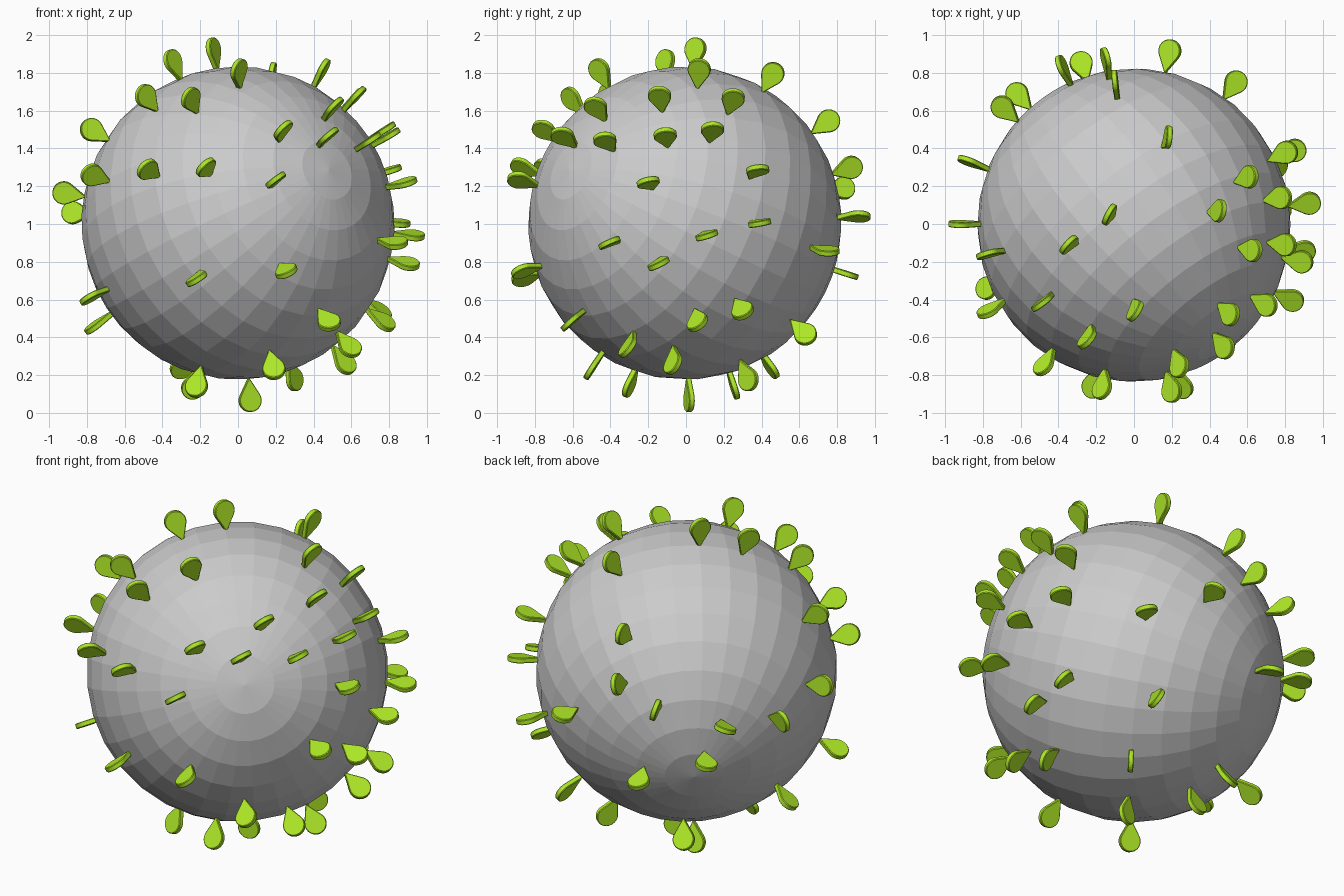
import bpy, bmesh
from math import sin, cos, acos, pi, sqrt
from mathutils import Vector, Matrix

if "Cube" in bpy.data.objects:
    bpy.data.objects.remove(bpy.data.objects["Cube"])

CENTER = Vector((0, -0.006, 1.005))
PIN_ORIGIN = Vector((0, 0, 1))
RADIUS = 0.83
TIP, HEAD, HEAD_R, THICK = 0.815, 0.937, 0.061, 0.03

# tilted frame of the globe: pole is its local z axis
pole = Vector((0.58, -0.74, 0.34)).normalized()
side = Vector((0.6, 0.66, 0.42))
side = (side - pole * side.dot(pole)).normalized()
base = Matrix((side, pole.cross(side), pole)).transposed()

green = bpy.data.materials.new("green")
green.diffuse_color = (0.42, 0.8, 0.02, 1)
green.use_nodes = True
green.node_tree.nodes["Principled BSDF"].inputs["Base Color"].default_value = green.diffuse_color


def add_object(name, mesh, matrix):
    obj = bpy.data.objects.new(name, mesh)
    bpy.context.collection.objects.link(obj)
    obj.matrix_world = matrix
    return obj


# globe: flat-shaded sphere
bm = bmesh.new()
bmesh.ops.create_uvsphere(bm, u_segments=32, v_segments=16, radius=RADIUS)
globe_mesh = bpy.data.meshes.new("globe")
bm.to_mesh(globe_mesh)
bm.free()
add_object("globe", globe_mesh, Matrix.Translation(CENTER) @ base.to_4x4())


# map pin: flat teardrop, point down, with softened edges
def pin_mesh():
    bm = bmesh.new()
    tangent = acos(HEAD_R / (HEAD - TIP))
    start, sweep, n = -pi / 2 + tangent, 2 * pi - 2 * tangent, 20
    outline = [(0, TIP)]
    for i in range(n + 1):
        a = start + sweep * i / n
        outline.append((HEAD_R * cos(a), HEAD + HEAD_R * sin(a)))
    face = bm.faces.new([bm.verts.new((x, -THICK / 2, z)) for x, z in outline])
    ext = bmesh.ops.extrude_face_region(bm, geom=[face])
    verts = [g for g in ext["geom"] if isinstance(g, bmesh.types.BMVert)]
    bmesh.ops.translate(bm, verts=verts, vec=(0, THICK, 0))
    bmesh.ops.recalc_face_normals(bm, faces=bm.faces)
    rims = [e for e in bm.edges if abs(e.verts[0].co.y - e.verts[1].co.y) < 1e-6]
    bmesh.ops.bevel(bm, geom=rims, offset=0.004, segments=1, affect='EDGES')
    mesh = bpy.data.meshes.new("map_pin")
    bm.to_mesh(mesh)
    bm.free()
    mesh.materials.append(green)
    return mesh


# pin head positions, as seen along each axis: (depth axis, sign) -> the two other coordinates
PINS = {
    (1, -1): [(-.48, .29), (-.17, .3), (.24, .5), (.48, .467), (.2, .233),
              (-.22, -.29), (.255, -.25), (.483, -.52)],
    (1, 1): [(-.1, .546), (-.15, .3), (.19, .04), (-.28, -.265), (-.38, .19),
             (.54, -.143), (-.62, -.13), (.37, -.584)],
    (0, 1): [(-.43, .445), (.14, .5), (-.11, .47), (.38, .285), (-.2, .22), (.39, .005),
             (.11, -.06), (-.405, -.1), (-.145, -.21), (.06, -.52), (.3, -.46)],
    (0, -1): [(-.16, .5), (-.46, .26), (0, .165), (.33, .06), (-.34, -.39),
              (.62, .08), (.1, -.54)],
    (2, 1): [(-.13, .05), (-.345, -.11), (.18, .46), (.005, -.46), (.45, .07),
             (.63, -.14), (.61, .25), (.51, -.48), (-.25, -.61), (-.49, -.42)],
    (2, -1): [(.595, -.31), (.57, -.07), (.3, .33), (.19, -.5), (-.22, -.3),
              (-.3, .45), (-.24, .255), (.064, .016)],
}

pin = pin_mesh()
count = 0
for (axis, sign), spots in PINS.items():
    for a, b in spots:
        pos = [a, b]
        pos.insert(axis, sign * sqrt(HEAD ** 2 - a * a - b * b))
        turn = pole.rotation_difference(Vector(pos).normalized()).to_matrix()
        count += 1
        add_object(f"map_pin_{count:02d}", pin,
                   Matrix.Translation(PIN_ORIGIN) @ (turn @ base).to_4x4())
